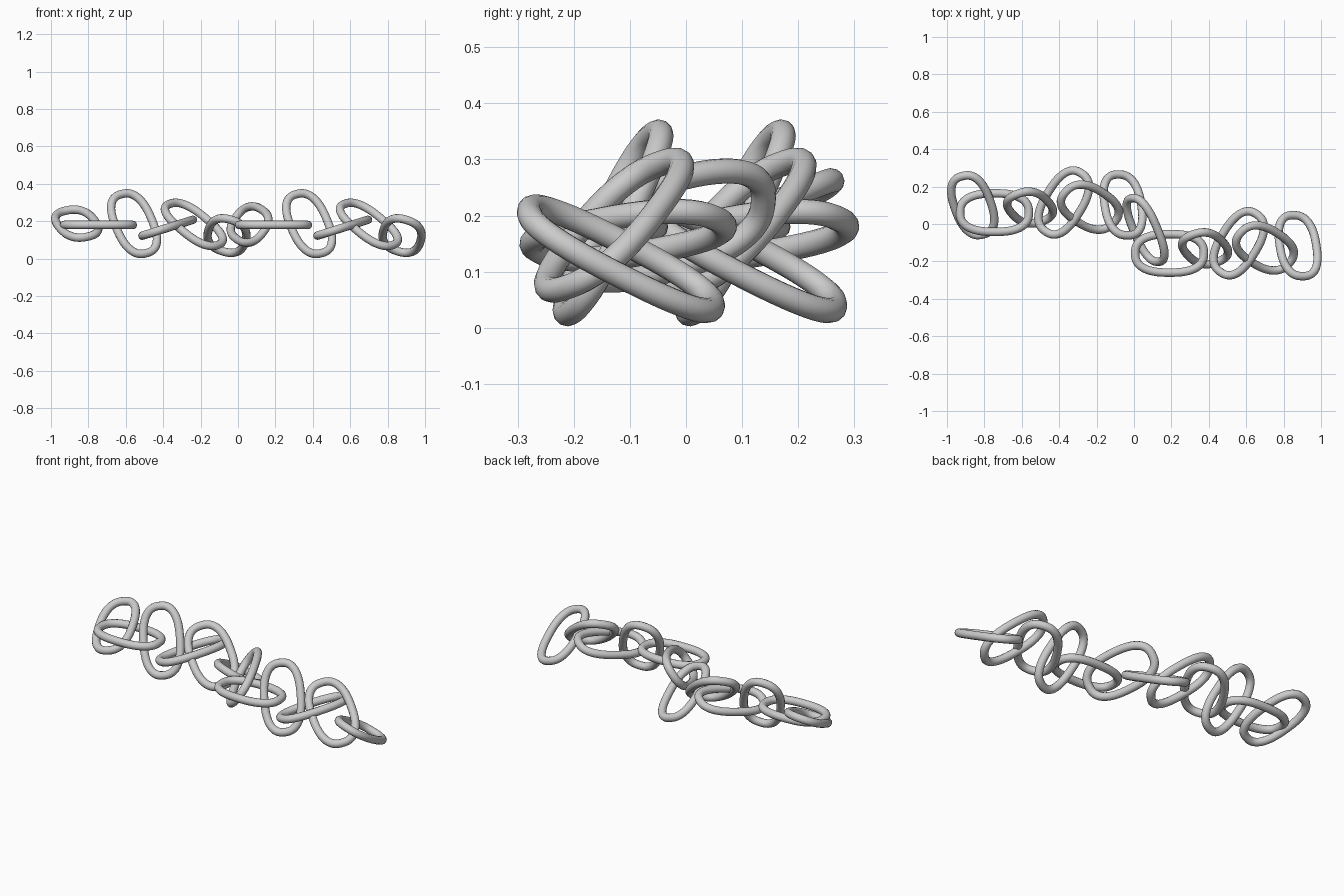
import bpy
from math import cos, sin, pi, copysign
from mathutils import Vector

if "Cube" in bpy.data.objects:
    bpy.data.objects.remove(bpy.data.objects["Cube"])

TUBE = 0.0225     # bar radius
ROUND = 0.8       # superellipse exponent of the link outline
STEPS = 56
SHIFT = Vector((0.936, -0.218, 0))   # offset of the second half of the chain


def link(name, centre, long_axis, short_axis):
    """One smooth closed chain link, given its centre and two half axes."""
    c, u, v = Vector(centre), Vector(long_axis), Vector(short_axis)
    curve = bpy.data.curves.new(name, 'CURVE')
    curve.dimensions = '3D'
    curve.bevel_depth = TUBE
    curve.bevel_resolution = 4
    spline = curve.splines.new('POLY')
    spline.points.add(STEPS - 1)
    for i, p in enumerate(spline.points):
        a = 2 * pi * (i + 0.5) / STEPS
        f = copysign(abs(cos(a)) ** ROUND, cos(a))
        g = copysign(abs(sin(a)) ** ROUND, sin(a))
        p.co = (*(c + u * f + v * g), 1)
    spline.use_cyclic_u = True
    ob = bpy.data.objects.new(name, curve)
    bpy.context.collection.objects.link(ob)
    # turn the swept bar into a smooth mesh
    bpy.ops.object.select_all(action='DESELECT')
    ob.select_set(True)
    bpy.context.view_layer.objects.active = ob
    bpy.ops.object.convert(target='MESH')
    bpy.ops.object.shade_smooth()


# the two links that occur once: the chain end and the middle connector
link("end_link", (-0.862, 0.10, 0.187), (-0.056, 0.156, 0.070), (0.093, 0.024, 0.020))
link("connector_link", (0.062, -0.032, 0.182), (-0.070, 0.170, 0.044), (0.063, 0.006, 0.081))

# five links repeated in both halves of the chain
run = {
    "flat_link": ((-0.746, 0.061, 0.18), (0.184, 0, 0), (0, 0.103, 0)),
    "upright_link": ((-0.556, 0.088, 0.187), (-0.066, 0.073, 0.158), (0.094, 0.035, 0.024)),
    "sloping_link": ((-0.376, 0.115, 0.165), (0.096, 0.155, 0.030), (0.082, -0.056, 0.026)),
    "leaning_link": ((-0.236, 0.090, 0.183), (0.128, -0.083, -0.110), (0.071, 0.076, 0.026)),
    "low_link": ((-0.059, 0.102, 0.123), (-0.025, 0.163, -0.083), (0.098, 0.000, -0.031)),
}
for name, (centre, u, v) in run.items():
    for side, k in (("left", 0), ("right", 1)):
        link(f"{name}_{side}", Vector(centre) + SHIFT * k, u, v)
